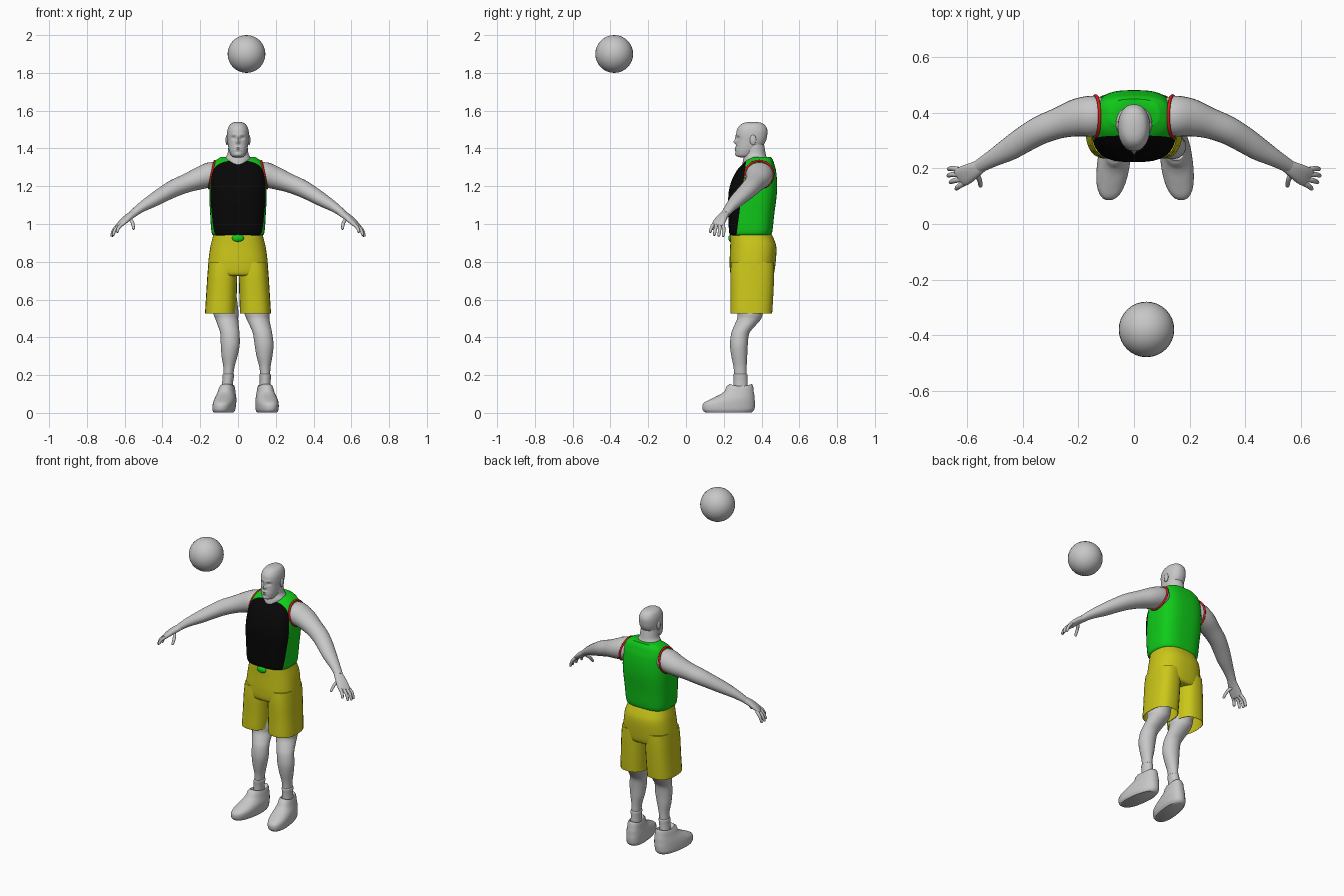
import bpy, bmesh
from math import cos, sin, pi, radians, exp
from mathutils import Vector, Matrix

cube = bpy.data.objects.get("Cube")
if cube:
    bpy.data.objects.remove(cube, do_unlink=True)


def material(name, r, g, b):
    mat = bpy.data.materials.new(name)
    mat.use_nodes = True
    mat.diffuse_color = (r, g, b, 1)
    node = mat.node_tree.nodes["Principled BSDF"]
    node.inputs["Base Color"].default_value = (r, g, b, 1)
    node.inputs["Roughness"].default_value = 0.7
    return mat


GRAY = material("plain gray", .57, .57, .57)
GREEN = material("jersey green", .005, .6, .01)
BLACK = material("jersey black", .002, .002, .002)
YELLOW = material("shorts yellow", .6, .57, .01)
RED = material("trim red", .7, .01, .01)


def finish(name, bm, *mats):
    """Turn a bmesh into a smooth shaded object."""
    bmesh.ops.recalc_face_normals(bm, faces=bm.faces)
    mesh = bpy.data.meshes.new(name)
    bm.to_mesh(mesh)
    bm.free()
    for mat in mats:
        mesh.materials.append(mat)
    obj = bpy.data.objects.new(name, mesh)
    bpy.context.collection.objects.link(obj)
    bpy.ops.object.select_all(action='DESELECT')
    obj.select_set(True)
    bpy.context.view_layer.objects.active = obj
    bpy.ops.object.shade_smooth_by_angle(angle=radians(50))
    return obj


def spline(rings, steps):
    """Smoothly interpolate rows of numbers."""
    pts = [rings[0], *rings, rings[-1]]
    out = []
    for i in range(len(rings) - 1):
        for j in range(steps):
            t = j / steps
            out.append([(2*q + (r - p)*t + (2*p - 5*q + 4*r - s)*t*t
                         + (3*q - p - 3*r + s)*t**3) / 2
                        for p, q, r, s in zip(*pts[i:i + 4])])
    return out + [rings[-1]]


def loft(rings, power=2, sides=32, steps=4, upright=True):
    """Skin rounded sections (x, y, z, half width, half depth)."""
    rows = spline(rings, steps)
    centres = [Vector(r[:3]) for r in rows]
    bm = bmesh.new()
    loops = []
    for i, row in enumerate(rows):
        u, v = Vector((1, 0, 0)), Vector((0, 1, 0))
        if not upright:
            along = centres[min(i + 1, len(rows) - 1)] - centres[max(i - 1, 0)]
            u = along.cross(Vector((0, 0, 1))).normalized()
            v = u.cross(along).normalized()
        w, d = (max(size, .001) for size in row[3:])
        loop = []
        for k in range(sides):
            c, s = cos(2*pi*k/sides), sin(2*pi*k/sides)
            f = (abs(c)**power + abs(s)**power) ** (-1/power)
            loop.append(bm.verts.new(centres[i] + u*(w*c*f) + v*(d*s*f)))
        loops.append(loop)
    for a, b in zip(loops, loops[1:]):
        for k in range(sides):
            n = (k + 1) % sides
            bm.faces.new((a[k], a[n], b[n], b[k]))
    bm.faces.new(loops[0])
    bm.faces.new(loops[-1])
    return bm


def column(rows):
    """Centred sections from (z, y, half width, half depth)."""
    return [(0, y, z, w, d) for z, y, w, d in rows]


def ellipsoid(name, mat, place, size):
    bm = bmesh.new()
    bmesh.ops.create_uvsphere(bm, u_segments=32, v_segments=16, radius=1)
    bmesh.ops.transform(bm, verts=bm.verts, matrix=Matrix.LocRotScale(
        Vector(place), None, Vector(size)))
    return finish(name, bm, mat)


# Ball
ellipsoid("ball", GRAY, (.045, -.38, 1.9), (.1, .1, .1))

# Head with sculpted face
head = loft(column([
    (1.352, .315, .015, .022), (1.36, .312, .034, .044),
    (1.385, .325, .046, .062), (1.41, .335, .052, .07),
    (1.44, .345, .056, .078), (1.47, .348, .058, .082),
    (1.5, .35, .055, .08), (1.525, .352, .044, .064),
    (1.537, .353, .026, .04), (1.541, .354, .004, .006)]),
    power=2.2, sides=64, steps=6)
FACE = [  # x, z, width, height, push
    (.023, 1.455, .012, .008, .009), (-.023, 1.455, .012, .008, .009),
    (.02, 1.474, .016, .006, -.004), (-.02, 1.474, .016, .006, -.004),
    (0, 1.434, .009, .009, -.015), (0, 1.452, .007, .014, -.008),
    (0, 1.404, .017, .004, -.007), (0, 1.392, .015, .004, -.006),
    (0, 1.367, .016, .008, -.005)]
for v in head.verts:
    if v.co.y < .32:
        v.co.y += sum(push * exp(-((v.co.x - x)/w)**2 - ((v.co.z - z)/h)**2)
                      for x, z, w, h, push in FACE)
finish("head", head, GRAY)

# Neck
finish("neck", loft(column([
    (1.24, .38, .04, .05), (1.3, .365, .052, .066), (1.34, .367, .07, .064),
    (1.37, .366, .056, .056), (1.4, .362, .052, .055),
    (1.44, .36, .048, .05)])), GRAY)

# Jersey, cut into a dark front panel and a green back
jersey = loft(column([
    (.94, .34, .125, .1), (.955, .342, .14, .114), (1.05, .346, .147, .121),
    (1.15, .352, .152, .128), (1.22, .36, .15, .122), (1.28, .372, .143, .105),
    (1.315, .383, .134, .085), (1.337, .391, .118, .07),
    (1.355, .4, .09, .05)]), power=2.9, sides=56)
point, normal = Vector((0, .275, 1)), Vector((0, 1, -.13))
bmesh.ops.bisect_plane(jersey, geom=jersey.verts[:] + jersey.edges[:]
                       + jersey.faces[:], plane_co=point, plane_no=normal)
for f in jersey.faces:
    front = (f.calc_center_median() - point).dot(normal) < 0
    f.material_index = int(front and f.normal.z > -.9)
finish("jersey", jersey, GREEN, BLACK)
ellipsoid("waist_tie", GREEN, (0, .238, .925), (.032, .014, .02))

# Shorts
finish("shorts_seat", loft(column([
    (.725, .35, .13, .09), (.735, .35, .157, .114), (.8, .353, .157, .122),
    (.88, .356, .146, .122), (.93, .348, .134, .113),
    (.955, .343, .128, .105)]), power=2.5, sides=48), YELLOW)
for s, side in ((1, "left"), (-1, "right")):
    finish(side + "_shorts_leg", loft([
        (s*x, y, z, w, d) for z, x, y, w, d in [
            (.62, .088, .35, .07, .1), (.54, .092, .346, .077, .104),
            (.525, .092, .346, .082, .109), (.54, .092, .346, .082, .111),
            (.62, .088, .349, .081, .113), (.73, .083, .351, .079, .116),
            (.8, .079, .353, .077, .114)]], power=2.6), YELLOW)

LEG = [  # z, x, y, half width, half depth
    (.7, .085, .355, .062, .08), (.54, .1, .34, .067, .068),
    (.5, .105, .335, .061, .064), (.46, .118, .31, .055, .056),
    (.42, .13, .287, .051, .048), (.36, .138, .28, .05, .047),
    (.3, .14, .282, .042, .042), (.23, .143, .287, .028, .034),
    (.12, .144, .29, .026, .034)]
SOCK = [(.12, .144, .29, .03, .038), (.17, .144, .289, .029, .037),
        (.2, .144, .288, .031, .038), (.206, .144, .288, .026, .034)]
SHOE = [
    (.003, .146, .225, .05, .125), (.018, .146, .225, .057, .137),
    (.05, .146, .228, .058, .137), (.075, .146, .249, .055, .114),
    (.1, .145, .273, .048, .088), (.13, .144, .288, .041, .066),
    (.142, .144, .289, .036, .058), (.135, .144, .289, .028, .045)]


def leg_shift(side, z):
    """Both legs lean the same way, so the right one is a shifted copy."""
    return 0 if side == "left" else -.165 - .1 * max(0, .5 - z)


for s, side in ((1, "left"), (-1, "right")):
    # Leg, sock and shoe
    for part, table, power in (("leg", LEG, 2), ("sock", SOCK, 2),
                               ("shoe", SHOE, 2.4)):
        bm = loft([(x + leg_shift(side, z), y, z, w, d)
                   for z, x, y, w, d in table], power=power)
        if part == "shoe":
            for v in bm.verts:
                v.co.x += s * .12 * (.29 - v.co.y)
                if v.co.z > .12:
                    v.co.z += .012 * ((v.co.y - .29) / .06) ** 2
        finish(f"{side}_{part}", bm, GRAY)

    # Ear
    ellipsoid(side + "_ear", GRAY, (s*.058, .355, 1.445), (.008, .017, .027))

    # Arm, hand and fingers
    def limb(name, rings, power=2, sides=24):
        finish(f"{side}_{name}", loft([(s*r[0], *r[1:]) for r in rings], power,
                                      sides, 4, upright=False), GRAY)

    limb("arm", [
        (.09, .39, 1.268, .055, .05), (.14, .389, 1.262, .073, .066),
        (.2, .384, 1.243, .069, .06), (.27, .364, 1.217, .056, .05),
        (.34, .337, 1.188, .051, .046), (.4, .302, 1.155, .047, .04),
        (.45, .27, 1.125, .042, .035), (.51, .236, 1.089, .031, .026),
        (.56, .207, 1.052, .024, .018)])
    limb("palm", [
        (.54, .217, 1.063, .022, .017), (.575, .195, 1.04, .029, .017),
        (.605, .178, 1.015, .035, .015), (.625, .168, .996, .034, .011),
        (.63, .165, .99, .028, .006)], 2.5)
    DIGITS = {
        "little_finger": ((.631, .196, .997), (.655, .2, .97), (.667, .198, .937)),
        "ring_finger": ((.627, .179, .997), (.657, .178, .97), (.669, .174, .938)),
        "middle_finger": ((.62, .162, .998), (.648, .156, .974), (.661, .15, .943)),
        "index_finger": ((.612, .147, 1.0), (.632, .135, .98), (.64, .127, .958)),
        "thumb": ((.575, .188, 1.03), (.558, .162, 1.005), (.553, .138, .975))}
    for name, (base, joint, tip) in DIGITS.items():
        end = Vector(tip) + (Vector(tip) - Vector(joint)) * .12
        limb(name, [(*base, .01, .01), (*joint, .009, .009),
                    (*tip, .007, .007), (*end, .002, .002)], sides=12)

    # Armhole trim
    bpy.ops.mesh.primitive_torus_add(
        location=(s*.139, .388, 1.262), rotation=(0, s*radians(78), 0),
        major_radius=.074, minor_radius=.006,
        major_segments=40, minor_segments=8)
    trim = bpy.context.object
    trim.name = side + "_armhole_trim"
    trim.data.materials.append(RED)
    bpy.ops.object.shade_smooth()
